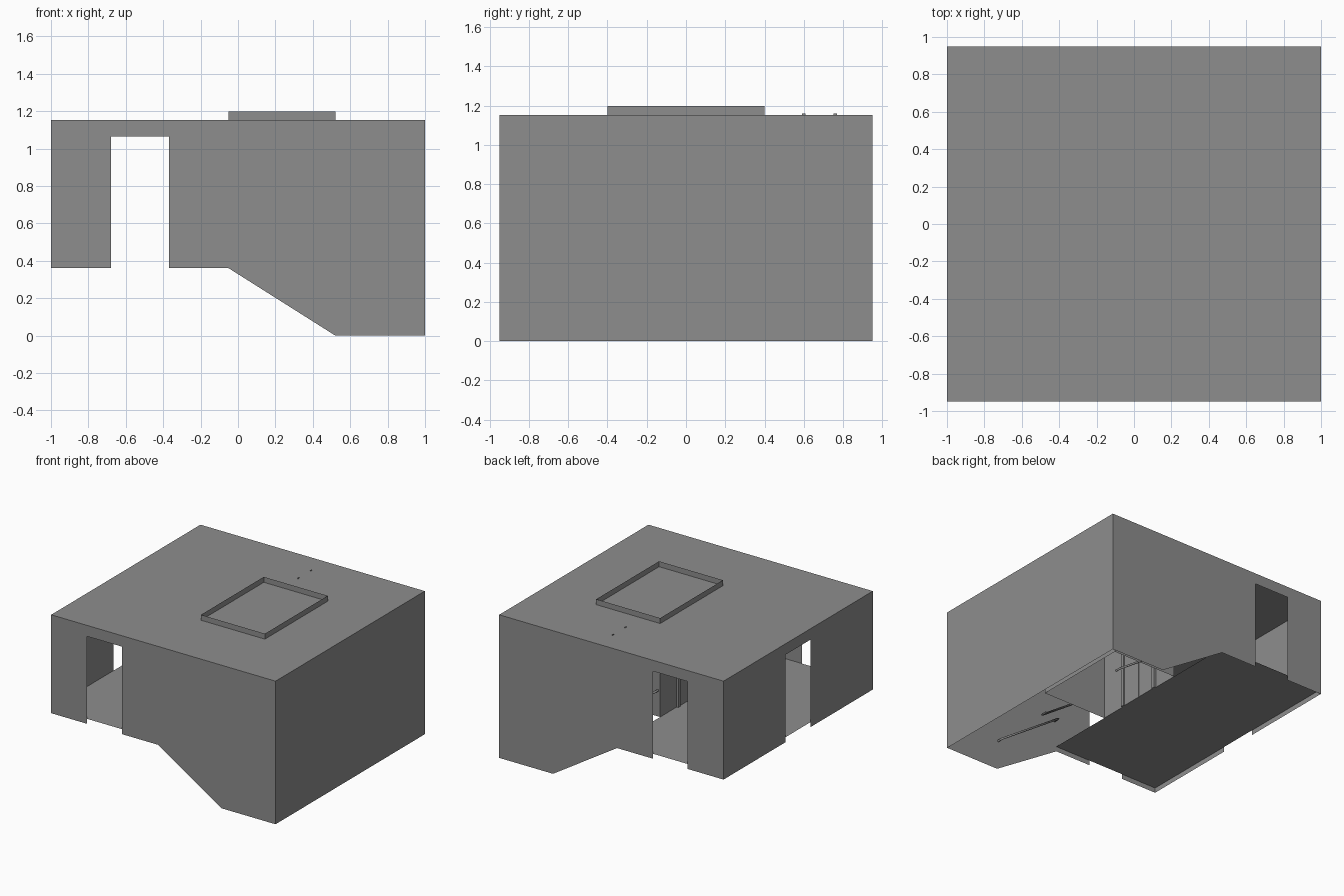
import bpy

old = bpy.data.objects.get("Cube")
if old:
    bpy.data.objects.remove(old, do_unlink=True)

# Main dimensions
X, Y, ROOF = 1.0, 0.95, 1.153
LEDGE, FLOOR, DOOR_TOP = 0.36, 0.4, 1.065
CORE_X0, CORE_X1, CORE_Y = -0.05, 0.52, 0.4
CURB_TOP = 1.197

grey = bpy.data.materials.new("plain_grey")
grey.use_nodes = True
colour = (0.27, 0.27, 0.27, 1)
grey.diffuse_color = colour
grey.node_tree.nodes["Principled BSDF"].inputs["Base Color"].default_value = colour


def sheet(name, points, place):
    """Flat thin sheet: place maps each 2D point into space."""
    mesh = bpy.data.meshes.new(name)
    mesh.from_pydata([place(*p) for p in points], [], [range(len(points))])
    mesh.materials.append(grey)
    obj = bpy.data.objects.new(name, mesh)
    bpy.context.collection.objects.link(obj)
    return obj


def rect(a0, a1, b0, b1):
    return [(a0, b0), (a1, b0), (a1, b1), (a0, b1)]


def box(name, lo, hi):
    bpy.ops.mesh.primitive_cube_add(size=1, location=[(a + b) / 2 for a, b in zip(lo, hi)])
    obj = bpy.context.object
    obj.name = name
    obj.scale = [b - a for a, b in zip(lo, hi)]
    obj.data.materials.append(grey)


def rail(name, points):
    curve = bpy.data.curves.new(name, "CURVE")
    curve.dimensions = "3D"
    curve.bevel_depth = 0.008
    curve.bevel_resolution = 1
    curve.use_fill_caps = True
    spline = curve.splines.new("POLY")
    spline.points.add(len(points) - 1)
    for target, p in zip(spline.points, points):
        target.co = (*p, 1)
    curve.materials.append(grey)
    bpy.context.collection.objects.link(bpy.data.objects.new(name, curve))


# Outer walls: stepped profile with a doorway notch
profile = [(-X, LEDGE), (-0.68, LEDGE), (-0.68, DOOR_TOP), (-0.37, DOOR_TOP),
           (-0.37, LEDGE), (CORE_X0, LEDGE), (CORE_X1, 0), (X, 0), (X, ROOF), (-X, ROOF)]
for name, y in (("front_wall", -Y), ("back_wall", Y)):
    sheet(name, profile, lambda a, b: (a, y, b))

side_profile = [(-Y, LEDGE), (-0.16, LEDGE), (-0.16, DOOR_TOP), (0.16, DOOR_TOP),
                (0.16, LEDGE), (Y, LEDGE), (Y, ROOF), (-Y, ROOF)]
sheet("right_wall_with_door", side_profile, lambda a, b: (-X, a, b))
sheet("left_wall", rect(-Y, Y, 0, ROOF), lambda a, b: (X, a, b))

# Roof and upper floor
sheet("roof", rect(-X, X, -Y, Y), lambda a, b: (a, b, ROOF))
sheet("upper_floor", rect(-X, CORE_X0, -Y, Y), lambda a, b: (a, b, FLOOR))

# Central shaft, open below, its top showing as a curb above the roof
for name, x in (("shaft_door_wall", CORE_X0), ("shaft_rear_wall", CORE_X1)):
    sheet(name, rect(-CORE_Y, CORE_Y, FLOOR, CURB_TOP), lambda a, b: (x, a, b))
for name, y in (("shaft_front_side", -CORE_Y), ("shaft_back_side", CORE_Y)):
    sheet(name, rect(CORE_X0, CORE_X1, FLOOR, CURB_TOP), lambda a, b: (a, y, b))

# Shaft door frame and leaves
for s, side in ((-1, "front"), (1, "back")):
    y0, y1 = sorted((s * 0.16, s * 0.19))
    box(f"door_jamb_{side}", (CORE_X0 - 0.015, y0, FLOOR), (CORE_X0 + 0.015, y1, DOOR_TOP))
    y0, y1 = sorted((s * 0.003, s * 0.16))
    box(f"door_leaf_{side}", (CORE_X0 - 0.006, y0, FLOOR), (CORE_X0 + 0.006, y1, DOOR_TOP))
box("door_lintel", (CORE_X0 - 0.015, -0.19, DOOR_TOP), (CORE_X0 + 0.015, 0.19, DOOR_TOP + 0.03))

# Sloping handrails on both sides of each stair passage
for s, side in ((-1, "front"), (1, "back")):
    for place, wall, offset in (("outer", Y, -0.045), ("inner", CORE_Y, 0.045)):
        w, r = s * wall, s * (wall + offset)
        rail(f"{side}_{place}_handrail",
             [(0.51, w, 0.24), (0.51, r, 0.24), (-0.03, r, 0.61), (-0.03, w, 0.61)])

# Ceiling lamp with two small fixings through the roof
box("ceiling_lamp", (-0.06, 0.59, ROOF - 0.02), (0.12, 0.77, ROOF - 0.001))
for i, y in enumerate((0.6, 0.76)):
    box(f"lamp_fixing_{i + 1}", (0.115, y - 0.009, ROOF - 0.02), (0.121, y + 0.009, ROOF + 0.006))
